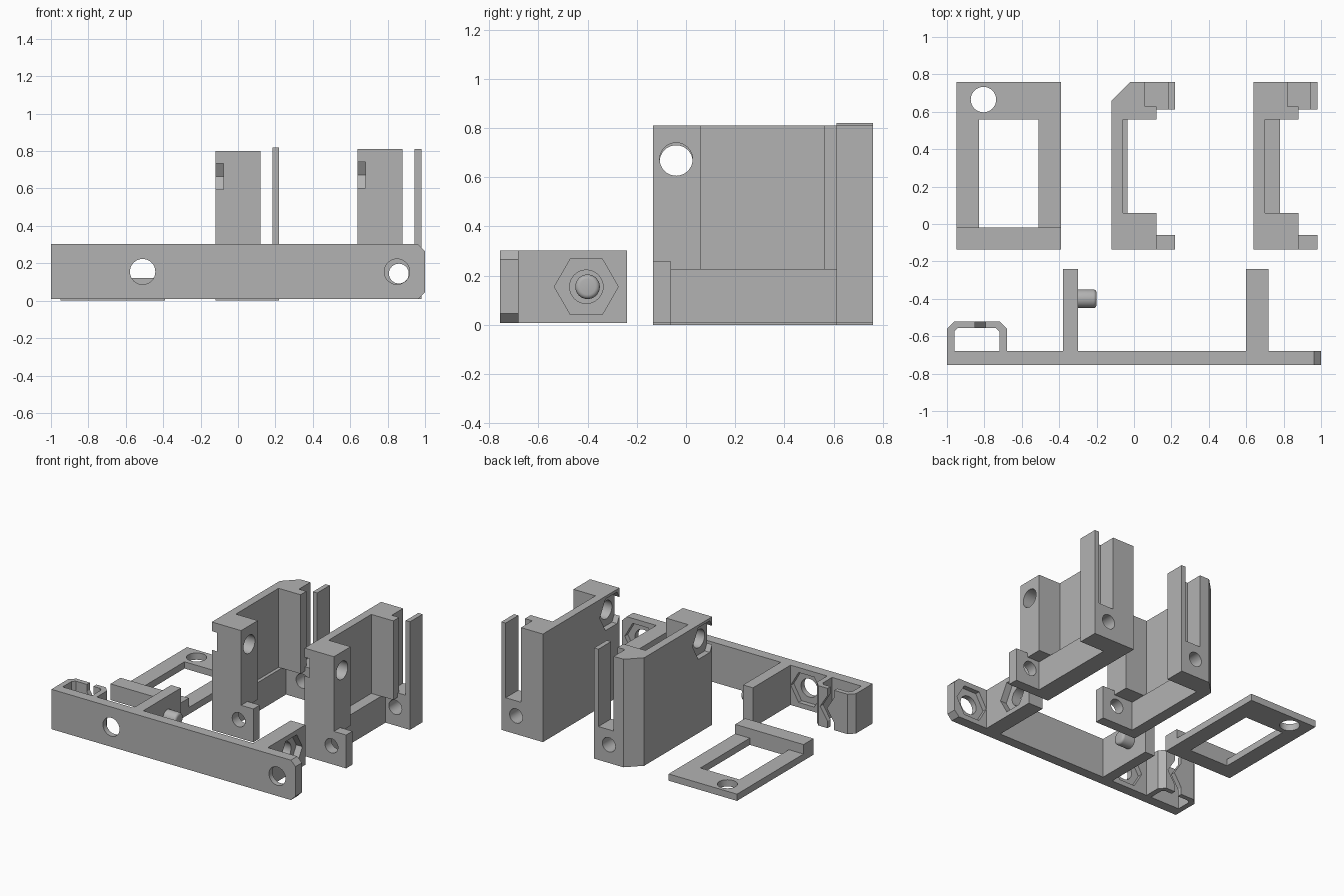
import bpy, bmesh, math
from mathutils import Vector

if "Cube" in bpy.data.objects:
    bpy.data.objects.remove(bpy.data.objects["Cube"], do_unlink=True)

grey = bpy.data.materials.new("plain grey")
grey.use_nodes = True
grey.diffuse_color = (0.45, 0.45, 0.45, 1)
grey.node_tree.nodes["Principled BSDF"].inputs["Base Color"].default_value = (0.45, 0.45, 0.45, 1)


def prism(name, points, lo, hi, axis="z"):
    """Extrude a flat outline along one axis."""
    place = {"x": lambda u, v, w: (w, u, v),
             "y": lambda u, v, w: (u, w, v),
             "z": lambda u, v, w: (u, v, w)}[axis]
    bm = bmesh.new()
    face = bm.faces.new([bm.verts.new(place(u, v, lo)) for u, v in points])
    step = Vector(place(0, 0, hi - lo))
    new = bmesh.ops.extrude_face_region(bm, geom=[face])["geom"]
    for v in new:
        if isinstance(v, bmesh.types.BMVert):
            v.co += step
    bmesh.ops.recalc_face_normals(bm, faces=bm.faces)
    mesh = bpy.data.meshes.new(name)
    bm.to_mesh(mesh)
    bm.free()
    mesh.materials.append(grey)
    obj = bpy.data.objects.new(name, mesh)
    bpy.context.collection.objects.link(obj)
    return obj


def rect(a, b, c, d):
    return [(a, c), (b, c), (b, d), (a, d)]


def ngon(u, v, r, sides):
    return [(u + r * math.cos(math.tau * i / sides),
             v + r * math.sin(math.tau * i / sides)) for i in range(sides)]


def activate(obj):
    bpy.ops.object.select_all(action="DESELECT")
    obj.select_set(True)
    bpy.context.view_layer.objects.active = obj


def carve(obj, *cuts):
    """Subtract prisms given as (outline, low, high, axis)."""
    for cut in cuts:
        cutter = prism("cutter", *cut)
        cutter.hide_render = True
        mod = obj.modifiers.new("cut", "BOOLEAN")
        mod.operation, mod.solver, mod.object = "DIFFERENCE", "EXACT", cutter
        activate(obj)
        bpy.ops.object.modifier_apply(modifier=mod.name)
        bpy.data.objects.remove(cutter, do_unlink=True)
    activate(obj)
    bpy.ops.object.shade_smooth_by_angle(angle=math.radians(30))


# Front bar with its two ribs and the hollow clip at the end
bar = prism("front_bar", [
    (-1, -0.755), (1, -0.755), (1, -0.68), (0.72, -0.68), (0.72, -0.24),
    (0.6, -0.24), (0.6, -0.68), (-0.3, -0.68), (-0.3, -0.24), (-0.38, -0.24),
    (-0.38, -0.68), (-0.68, -0.68), (-0.68, -0.56), (-0.72, -0.52),
    (-0.96, -0.52), (-1, -0.56)], 0.008, 0.303)
mid = 0.155
clip_hollow = [(-0.96, -0.68), (-0.72, -0.68), (-0.72, -0.575),
               (-0.74, -0.555), (-0.94, -0.555), (-0.96, -0.575)]
chevron = [(-0.85, -0.1), (-0.85, 0.06), (-0.79, mid), (-0.85, 0.25), (-0.85, 0.4),
           (-0.795, 0.4), (-0.795, 0.25), (-0.735, mid), (-0.795, 0.06), (-0.795, -0.1)]
carve(bar,
      (clip_hollow, -0.1, 0.5, "z"),
      (chevron, -0.6, -0.45, "y"),
      ([(0.962, 0.32), (1.1, 0.32), (1.1, 0.265), (1, 0.265), (0.962, 0.303)], -0.8, -0.6, "y"),
      ([(0.962, -0.02), (1.1, -0.02), (1.1, 0.046), (1, 0.046), (0.962, 0.008)], -0.8, -0.6, "y"),
      (ngon(-0.51, mid, 0.068, 32), -0.9, -0.6, "y"),
      (ngon(0.85, mid, 0.068, 32), -0.9, -0.6, "y"),
      (ngon(-0.51, mid, 0.128, 6), -0.715, -0.6, "y"),
      (ngon(0.85, mid, 0.128, 6), -0.715, -0.6, "y"),
      (ngon(-0.405, mid, 0.068, 32), 0.5, 0.8, "x"),
      (ngon(-0.405, mid, 0.13, 6), 0.67, 0.8, "x"))

# Locating pin with a rounded tip
pin = prism("locating_pin", ngon(-0.4, mid, 0.05, 32), -0.31, -0.2, "x")
bm = bmesh.new()
bm.from_mesh(pin.data)
tip = [e for e in bm.edges if all(v.co.x > -0.21 for v in e.verts)]
bmesh.ops.bevel(bm, geom=tip, offset=0.018, segments=4, profile=0.5, affect="EDGES")
bm.to_mesh(pin.data)
bm.free()
activate(pin)
bpy.ops.object.shade_smooth_by_angle(angle=math.radians(30))

# Flat frame with a raised lip
frame = prism("window_frame", rect(-0.95, -0.39, -0.135, 0.76), 0, 0.12)
carve(frame,
      (rect(-1.1, -0.3, -0.018, 0.9), 0.05, 0.3, "z"),
      (rect(-0.83, -0.51, -0.018, 0.56), -0.1, 0.3, "z"),
      (ngon(-0.805, 0.665, 0.068, 32), -0.1, 0.3, "z"))


def holder(name, x, base, strip_top, ledge, chamfer):
    """Upright C-shaped holder with front foot, rear slot and spring strip."""
    top = base + 0.8
    corner = [(x + 0.1, 0.76), (x, 0.66)] if chamfer else [(x, 0.76)]
    obj = prism(name, [
        (x, -0.135), (x + 0.34, -0.135), (x + 0.34, -0.06), (x + 0.24, -0.06),
        (x + 0.24, 0.06), (x + ledge, 0.06), (x + ledge, 0.56), (x + 0.24, 0.56),
        (x + 0.24, 0.612), (x + 0.34, 0.612), (x + 0.34, 0.76)] + corner,
        base, strip_top)
    cuts = [
        # front foot top, ledge top and rear slot
        (rect(x + 0.24, x + 0.5, -0.3, 0), base + 0.247, 1, "z"),
        (rect(x + 0.06, x + 0.5, 0.06, 0.56), base + 0.215, 1, "z"),
        (rect(x + 0.18, x + 0.305, 0.628, 0.9), base + 0.247, 1, "z"),
        (rect(x + 0.24, x + 0.305, 0.58, 0.7), base + 0.247, 1, "z"),
        # cavity under the legs
        (rect(x + ledge, x + 0.5, -0.06, 0.612), -0.1, base + 0.215, "z"),
        # foot bores, upper bore and its nut recess
        (ngon(x + 0.22, base + 0.135, 0.053, 32), -0.3, 0.9, "y"),
        (ngon(-0.04, base + 0.663, 0.067, 32), x - 0.1, x + 0.4, "x"),
        (ngon(-0.04, base + 0.663, 0.135, 6), x - 0.1, x + 0.042, "x")]
    if strip_top > top:
        cuts.append((rect(x - 0.1, x + 0.3, -0.3, 0.9), top, 1, "z"))
    carve(obj, *cuts)


holder("middle_holder", -0.12, 0, 0.82, 0.085, True)
holder("left_holder", 0.64, 0.01, 0.81, 0.14, False)
